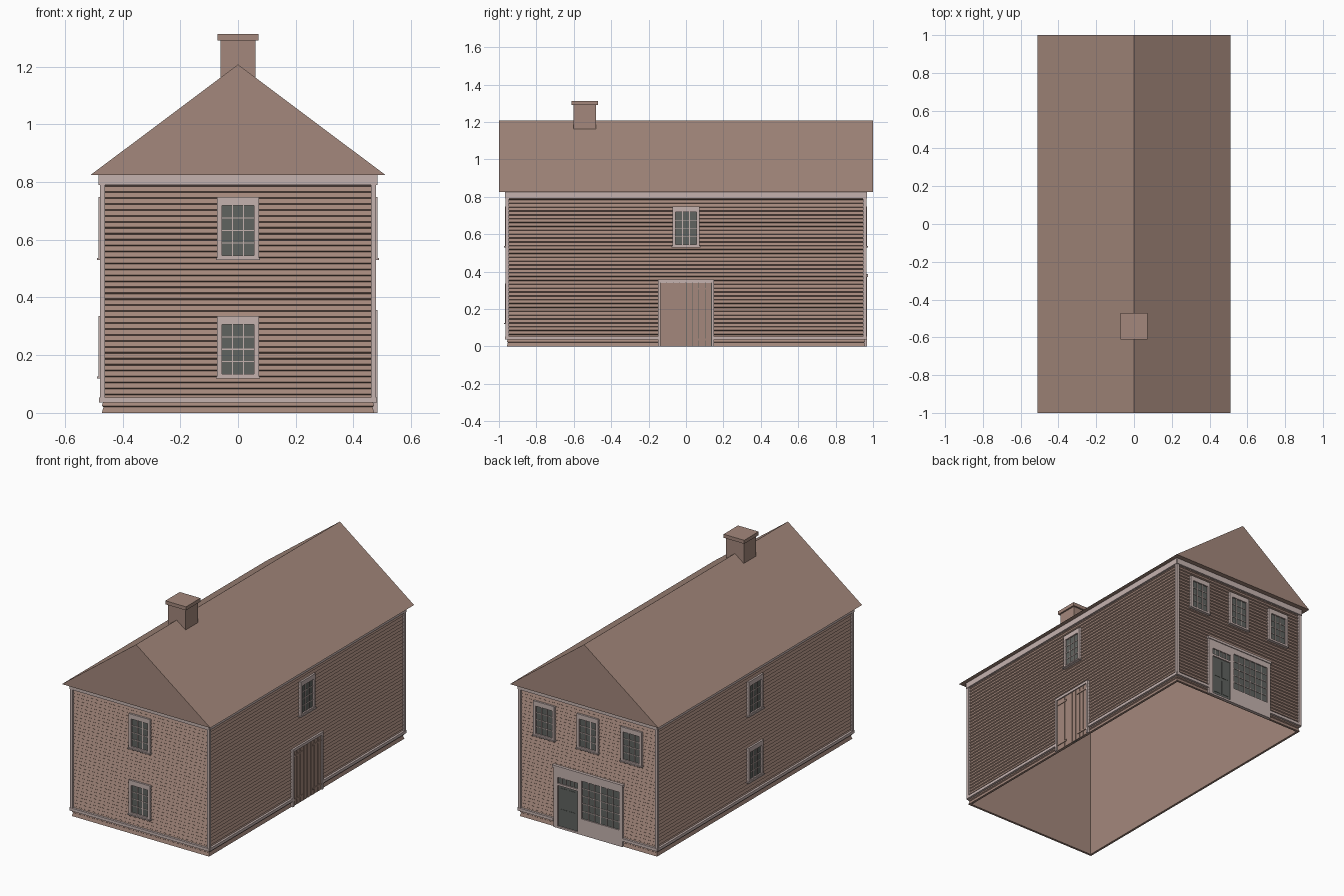
import bpy
import bmesh
from mathutils import Matrix

cube = bpy.data.objects.get("Cube")
if cube:
    bpy.data.objects.remove(cube)


def material(name, colour):
    m = bpy.data.materials.new(name)
    m.use_nodes = True
    m.diffuse_color = (*colour, 1)
    bsdf = next(n for n in m.node_tree.nodes if n.type == 'BSDF_PRINCIPLED')
    bsdf.inputs["Base Color"].default_value = (*colour, 1)
    return m


MATS = [material("warm_brown", (0.37, 0.245, 0.20)),
        material("pale_trim", (0.56, 0.45, 0.43)),
        material("grey_glass", (0.115, 0.125, 0.115))]
BROWN, TRIM, GLASS = range(3)
HX, HY = 0.472, 0.958      # outer faces of the siding
EAVE, RIDGE = 0.825, 1.207


def finish(name, bm):
    bmesh.ops.recalc_face_normals(bm, faces=bm.faces)
    mesh = bpy.data.meshes.new(name)
    bm.to_mesh(mesh)
    bm.free()
    for m in MATS:
        mesh.materials.append(m)
    ob = bpy.data.objects.new(name, mesh)
    bpy.context.collection.objects.link(ob)
    return ob


def box(bm, x, y, z, mat):
    """Box between the (low, high) pairs on each axis."""
    size = [abs(b - a) for a, b in (x, y, z)]
    mid = [(a + b) / 2 for a, b in (x, y, z)]
    verts = bmesh.ops.create_cube(
        bm, size=1, matrix=Matrix.Translation(mid) @ Matrix.Diagonal((*size, 1)))["verts"]
    for f in {f for v in verts for f in v.link_faces}:
        f.material_index = mat


def wall_box(bm, wall, u, z, d, mat):
    """Box on a wall: u along it, d outward from the siding."""
    axis, sign = wall
    if axis == 'x':
        box(bm, [sign * (HX + k) for k in d], u, z, mat)
    else:
        box(bm, u, [sign * (HY + k) for k in d], z, mat)


FRONT, BACK, LEFT, RIGHT = ('y', -1), ('y', 1), ('x', 1), ('x', -1)


def glazing(bm, wall, u, z, cols, rows, bar=0.004):
    """Glass plate with a grid of glazing bars."""
    wall_box(bm, wall, u, z, (-0.008, 0.002), GLASS)
    for i in range(1, cols):
        c = u[0] + (u[1] - u[0]) * i / cols
        wall_box(bm, wall, (c - bar / 2, c + bar / 2), z, (0, 0.006), TRIM)
    for i in range(1, rows):
        c = z[0] + (z[1] - z[0]) * i / rows
        wall_box(bm, wall, u, (c - bar / 2, c + bar / 2), (0, 0.005), TRIM)


def casing(bm, wall, outer_u, outer_z, inner_u, inner_z, d):
    """Four boards around an opening."""
    wall_box(bm, wall, (outer_u[0], inner_u[0]), outer_z, d, TRIM)
    wall_box(bm, wall, (inner_u[1], outer_u[1]), outer_z, d, TRIM)
    wall_box(bm, wall, inner_u, (inner_z[1], outer_z[1]), d, TRIM)
    if inner_z[0] > outer_z[0]:
        wall_box(bm, wall, inner_u, (outer_z[0], inner_z[0]), d, TRIM)


def window(name, wall, c, z0, z1):
    bm = bmesh.new()
    inner_u, inner_z = (c - 0.056, c + 0.056), (z0 + 0.013, z1 - 0.03)
    glazing(bm, wall, inner_u, inner_z, 3, 4)
    casing(bm, wall, (c - 0.073, c + 0.073), (z0, z1), inner_u, inner_z, (-0.008, 0.011))
    wall_box(bm, wall, (c - 0.077, c + 0.077), (z0 - 0.003, z0 + 0.004), (-0.008, 0.016), TRIM)
    finish(name, bm)


# Clapboard walls: stacked rings, open underneath
bm = bmesh.new()
COURSES = 40
step = EAVE / COURSES
profile = []
for i in range(COURSES):
    z = i * step
    profile += [(0, z + 0.004 * (i > 0)), (0.006, z + step)]
profile += [(0.014, EAVE), (0.014, 0)]
rings = []
for inset, z in profile:
    a, b = HX - inset, HY - inset
    rings.append([bm.verts.new(p) for p in
                  ((-a, -b, z), (a, -b, z), (a, b, z), (-a, b, z))])
for lower, upper in zip(rings, rings[1:] + rings[:1]):
    for i in range(4):
        j = (i + 1) % 4
        bm.faces.new((lower[i], lower[j], upper[j], upper[i]))
finish("clapboard_walls", bm)

# Corner boards
bm = bmesh.new()
for sx in (-1, 1):
    for sy in (-1, 1):
        box(bm, (sx * 0.461, sx * 0.479), (sy * 0.947, sy * 0.965), (0.04, EAVE), TRIM)
finish("corner_boards", bm)

# Frieze under the eaves and base trim, broken at the doorways
bm = bmesh.new()
for wall, half, gap in ((FRONT, 0.479, None), (BACK, 0.479, (-0.24, 0.235)),
                        (LEFT, 0.965, (-0.15, 0.15)), (RIGHT, 0.965, None)):
    wall_box(bm, wall, (-half, half), (0.79, EAVE), (-0.008, 0.011), TRIM)
    spans = [(-half, gap[0]), (gap[1], half)] if gap else [(-half, half)]
    for span in spans:
        wall_box(bm, wall, span, (0.036, 0.054), (-0.008, 0.01), TRIM)
finish("frieze_and_base_trim", bm)

# Gable roof
bm = bmesh.new()
ends = [[bm.verts.new(p) for p in ((-0.51, y, EAVE), (0.51, y, EAVE), (0, y, RIDGE))]
        for y in (-1, 1)]
for end in ends:
    bm.faces.new(end)
for i in range(3):
    j = (i + 1) % 3
    bm.faces.new((ends[0][i], ends[0][j], ends[1][j], ends[1][i]))
finish("gable_roof", bm)

# Chimney
bm = bmesh.new()
box(bm, (-0.061, 0.061), (-0.602, -0.48), (1.1, 1.29), BROWN)
box(bm, (-0.071, 0.071), (-0.612, -0.47), (1.29, 1.312), BROWN)
finish("chimney", bm)

# Windows
UPPER, LOWER = (0.533, 0.748), (0.122, 0.336)
window("front_upper_window", FRONT, 0, *UPPER)
window("front_lower_window", FRONT, 0, *LOWER)
window("left_upper_window", LEFT, 0, *UPPER)
window("right_upper_window", RIGHT, 0, *UPPER)
window("right_lower_window", RIGHT, 0, *LOWER)
for label, c in (("left", 0.3), ("middle", 0), ("right", -0.3)):
    window("back_" + label + "_window", BACK, c, *UPPER)

# Double plank door on the left wall
bm = bmesh.new()
casing(bm, LEFT, (-0.15, 0.15), (0, 0.357), (-0.136, 0.136), (0, 0.34), (-0.008, 0.011))
wall_box(bm, LEFT, (-0.136, 0), (0, 0.34), (-0.008, 0.001), BROWN)
wall_box(bm, LEFT, (0, 0.136), (0, 0.34), (-0.008, 0.001), GLASS)
for i in range(8):
    u = -0.136 + i * 0.034
    wall_box(bm, LEFT, (u + 0.0015, u + 0.0325), (0, 0.34), (0, 0.004), BROWN)
for s in (-1, 1):
    for z in (0.032, 0.303):
        wall_box(bm, LEFT, (s * 0.05, s * 0.134), (z, z + 0.01), (0, 0.008), BROWN)
finish("plank_door", bm)

# Shopfront on the back wall: surround, door with transom, display window
bm = bmesh.new()
door_u, shop_u = (0.068, 0.205), (-0.215, 0.04)
depth = (-0.008, 0.009)
for u in ((-0.24, shop_u[0]), (shop_u[1], door_u[0]), (door_u[1], 0.235)):
    wall_box(bm, BACK, u, (0, 0.375), depth, TRIM)
wall_box(bm, BACK, shop_u, (0, 0.1), depth, TRIM)
wall_box(bm, BACK, shop_u, (0.335, 0.375), depth, TRIM)
wall_box(bm, BACK, door_u, (0.315, 0.375), depth, TRIM)
wall_box(bm, BACK, door_u, (0.265, 0.278), depth, TRIM)
wall_box(bm, BACK, (-0.245, 0.24), (0.37, 0.386), (-0.008, 0.014), TRIM)
wall_box(bm, BACK, door_u, (0, 0.012), depth, TRIM)
glazing(bm, BACK, shop_u, (0.1, 0.335), 6, 5)
glazing(bm, BACK, door_u, (0.278, 0.315), 5, 1)
wall_box(bm, BACK, door_u, (0.012, 0.265), (-0.008, 0.002), GLASS)
for u in ((0.083, 0.131), (0.142, 0.19)):
    for z in ((0.03, 0.12), (0.14, 0.25)):
        wall_box(bm, BACK, u, z, (0, 0.004), GLASS)
finish("shopfront", bm)
